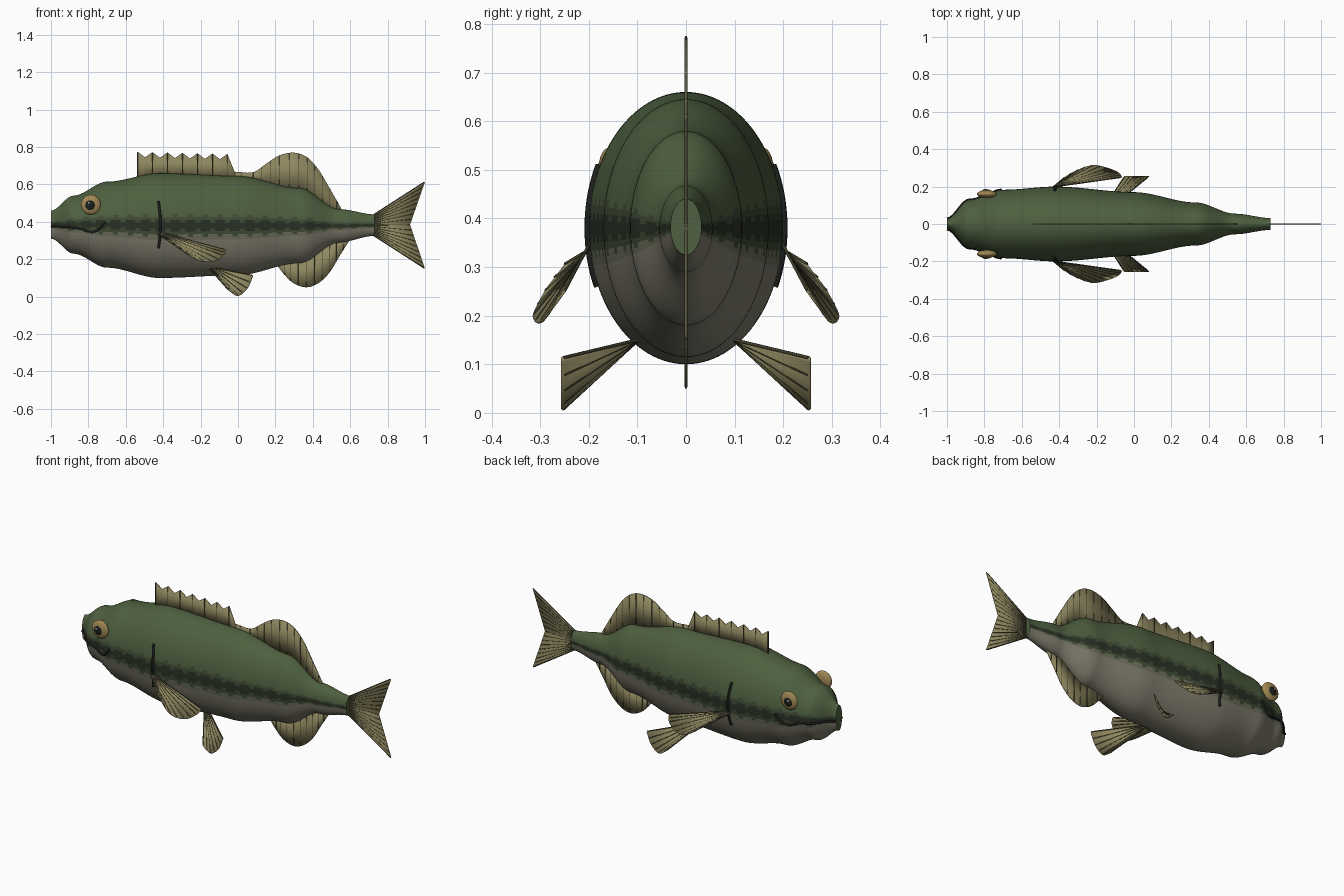
import bpy, bmesh, math
from mathutils import Vector

if "Cube" in bpy.data.objects:
    bpy.data.objects.remove(bpy.data.objects["Cube"])


def material(name, rgb):
    m = bpy.data.materials.new(name)
    m.diffuse_color = (*rgb, 1)
    m.use_nodes = True
    m.node_tree.nodes["Principled BSDF"].inputs["Base Color"].default_value = m.diffuse_color
    return m


GREEN = material("green_back", (.075, .115, .05))
EDGE = material("stripe_edge", (.05, .07, .035))
DARK = material("stripe_dark", (.022, .03, .018))
FADE = material("flank", (.15, .155, .105))
BELLY = material("belly", (.21, .20, .15))
FIN = material("fin", (.27, .24, .115))
RAY = material("fin_ray", (.06, .058, .03))
GOLD = material("eye_gold", (.36, .25, .09))
BLACK = material("black", (.012, .014, .012))
WHITE = material("glint", (.8, .8, .8))

# Body stations: x, top, bottom, half width
STATIONS = [(-1, .46, .31, .028), (-.88, .54, .23, .13), (-.7, .615, .155, .183),
            (-.42, .66, .10, .2), (0, .645, .115, .17), (.33, .58, .18, .115),
            (.54, .468, .29, .055), (.73, .44, .325, .032)]


def section(x):
    """Eased top, bottom and half width of the body at x."""
    x = max(-1, min(.73, x))
    for a, b in zip(STATIONS, STATIONS[1:]):
        if x <= b[0]:
            t = (x - a[0]) / (b[0] - a[0])
            t = t * t * (3 - 2 * t)
            return [p + (q - p) * t for p, q in zip(a[1:], b[1:])]
    return list(STATIONS[-1][1:])


def side_y(x, z):
    """Half width of the body surface at (x, z)."""
    top, bot, w = section(x)
    s = (z - (top + bot) / 2) / ((top - bot) / 2)
    return w * math.sqrt(max(0, 1 - s * s))


def add_mesh(name, bm, mats):
    bmesh.ops.recalc_face_normals(bm, faces=bm.faces)
    me = bpy.data.meshes.new(name)
    bm.to_mesh(me)
    bm.free()
    for m in mats:
        me.materials.append(m)
    ob = bpy.data.objects.new(name, me)
    bpy.context.collection.objects.link(ob)
    return ob


def smooth(ob):
    bpy.ops.object.select_all(action='DESELECT')
    ob.select_set(True)
    bpy.context.view_layer.objects.active = ob
    bpy.ops.object.shade_smooth_by_angle(angle=math.radians(40))


# Body: lofted ellipses, coloured by height with a blotched lateral stripe
def build_body():
    bm, rings, nx, ns = bmesh.new(), [], 130, 112
    for i in range(nx + 1):
        x = -1 + 1.73 * i / nx
        top, bot, w = section(x)
        c, h = (top + bot) / 2, (top - bot) / 2
        rings.append([bm.verts.new((x, w * math.cos(a), c + h * math.sin(a)))
                      for a in (2 * math.pi * j / ns for j in range(ns))])
    for i in range(nx):
        for j in range(ns):
            k = (j + 1) % ns
            f = bm.faces.new((rings[i][j], rings[i + 1][j], rings[i + 1][k], rings[i][k]))
            s = math.sin(2 * math.pi * (j + .5) / ns)
            blotch = .03 * math.sin(2 * math.pi * i / 6)
            if abs(s) < .11 + blotch:
                f.material_index = 2
            elif abs(s) < .18 + blotch:
                f.material_index = 1
            elif s < -.3:
                f.material_index = 4
            elif s < 0:
                f.material_index = 3
    bm.faces.new(rings[0])
    bm.faces.new(rings[-1])
    smooth(add_mesh("body", bm, [GREEN, EDGE, DARK, FADE, BELLY]))


def tubes(name, lines, radius, mat):
    cu = bpy.data.curves.new(name, 'CURVE')
    cu.dimensions, cu.bevel_depth, cu.bevel_resolution = '3D', radius, 1
    cu.use_fill_caps = True
    for pts in lines:
        sp = cu.splines.new('POLY')
        sp.points.add(len(pts) - 1)
        for p, q in zip(sp.points, pts):
            p.co = (*q, 1)
    cu.materials.append(mat)
    ob = bpy.data.objects.new(name, cu)
    bpy.context.collection.objects.link(ob)


def resample(pts, n, curved=True):
    """n + 1 points along a Catmull-Rom or straight path."""
    pts = [Vector(p) for p in pts]
    ext = [2 * pts[0] - pts[1]] + pts + [2 * pts[-1] - pts[-2]]
    out = []
    for i in range(n + 1):
        u = i / n * (len(pts) - 1)
        k = min(int(u), len(pts) - 2)
        t = u - k
        a, b, c, d = ext[k:k + 4]
        out.append(b.lerp(c, t) if not curved else .5 * (
            2 * b + (c - a) * t + (2 * a - 5 * b + 4 * c - d) * t * t
            + (3 * b - a - 3 * c + d) * t ** 3))
    return out


# Fin: thin membrane between root and edge, with raised rays
def fin(name, root, edge, every, first=0):
    bm = bmesh.new()
    lo = [bm.verts.new(p) for p in root]
    hi = [bm.verts.new(p) for p in edge]
    for i in range(len(root) - 1):
        bm.faces.new((lo[i], lo[i + 1], hi[i + 1], hi[i]))
    ob = add_mesh(name, bm, [FIN])
    mod = ob.modifiers.new("thickness", 'SOLIDIFY')
    mod.thickness, mod.offset = .005, 0
    smooth(ob)
    tubes(name + "_rays", [(root[i], edge[i].lerp(root[i], .02))
                           for i in range(first, len(root), every)], .0035, RAY)


def upright_fin(name, edge, every, side, first=0):
    root = [Vector((p.x, 0, section(p.x)[0] - .02 if side > 0 else section(p.x)[1] + .02))
            for p in edge]
    fin(name, root, edge, every, first)


build_body()

# Spiny dorsal fin with a notched edge
spines = []
for i in range(7):
    x = -.537 + .08 * i
    spines.append(Vector((x, 0, .775 - .002 * i)))
    spines.append(Vector((x + .04, 0, .745 - .002 * i)))
spines[-1] = Vector((-.015, 0, .66))
upright_fin("spiny_dorsal_fin", spines, 2, 1)

# Soft dorsal and anal fins
upright_fin("soft_dorsal_fin", resample(
    [(-.015, 0, .668), (.08, 0, .665), (.15, 0, .71), (.22, 0, .755), (.3, 0, .77),
     (.37, 0, .745), (.43, 0, .68), (.49, 0, .58), (.55, 0, .475)], 48), 4, 1, 2)
upright_fin("anal_fin", resample(
    [(.2, 0, .18), (.25, 0, .115), (.3, 0, .07), (.365, 0, .05), (.43, 0, .072),
     (.49, 0, .13), (.545, 0, .22), (.6, 0, .307)], 42), 4, -1, 2)

# Forked tail fin
fin("tail_fin", resample([(.72, 0, .435), (.72, 0, .33)], 32, False),
    resample([(1, 0, .615), (.92, 0, .385), (1, 0, .15)], 32, False), 2)

for s, label in ((-1, "right"), (1, "left")):
    # Pectoral and pelvic fins
    fin(label + "_pectoral_fin",
        resample([(-.42, s * .2, .345), (-.43, s * .2, .335)], 30, False),
        resample([(-.065, s * .25, .25), (-.08, s * .272, .22), (-.14, s * .298, .187),
                  (-.22, s * .314, .198), (-.3, s * .29, .25), (-.37, s * .25, .305)], 30), 3)
    fin(label + "_pelvic_fin",
        resample([(-.11, s * .1, .15), (-.15, s * .1, .148)], 24, False),
        resample([(.08, s * .255, .113), (.05, s * .255, .045), (0, s * .255, .006),
                  (-.05, s * .255, .035)], 24), 4)

    # Eye: gold disc, black pupil and glint
    for part, x, y, z, r, d, mat in (("eye", -.787, .16, .492, .053, .021, GOLD),
                                     ("pupil", -.79, .172, .49, .029, .014, BLACK),
                                     ("glint", -.797, .183, .5, .006, .005, WHITE)):
        bpy.ops.mesh.primitive_uv_sphere_add(segments=32, ring_count=16, radius=1,
                                             location=(x, s * y, z))
        ob = bpy.context.object
        ob.name = label + "_" + part
        ob.scale = (r, d, r)
        ob.data.materials.append(mat)
        smooth(ob)

    # Mouth line and gill slit lying on the skin
    mouth = resample([(-1, 0, .375), (-.92, 0, .372), (-.84, 0, .362), (-.79, 0, .347),
                      (-.75, 0, .355), (-.71, 0, .4)], 30)
    tubes(label + "_mouth", [[(p.x, s * (side_y(p.x, p.z) + .001), p.z) for p in mouth]],
          .006, BLACK)
    gill = resample([(-.425, 0, .51), (-.417, 0, .44), (-.415, 0, .38), (-.417, 0, .32),
                     (-.425, 0, .26)], 24)
    tubes(label + "_gill_slit", [[(p.x, s * (side_y(p.x, p.z) + .002), p.z) for p in gill]],
          .007, BLACK)
